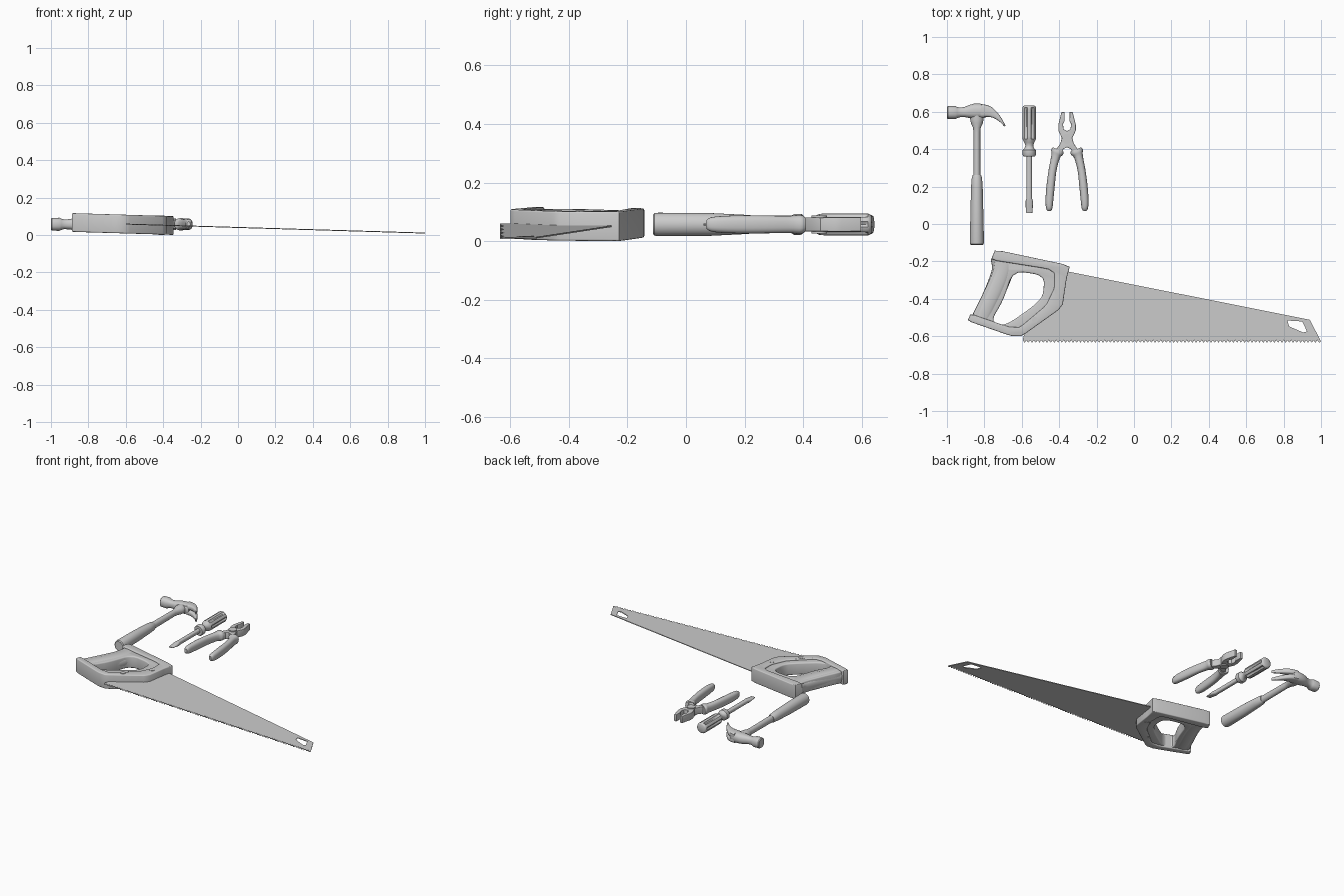
import bpy, bmesh, math
from mathutils import Vector

ZC = 0.057


def finish(obj, angle=35):
    bpy.ops.object.select_all(action='DESELECT')
    obj.select_set(True)
    bpy.context.view_layer.objects.active = obj
    bpy.ops.object.shade_smooth_by_angle(angle=math.radians(angle))
    return obj


def soften(pts, rounds=1, t=0.2):
    """Cut the corners of a closed outline."""
    pts = [Vector(p) for p in pts]
    for _ in range(rounds):
        pts = [q for a, b in zip(pts, pts[1:] + pts[:1])
               for q in (a.lerp(b, t), b.lerp(a, t))]
    return pts


def plate(name, loops, half, bevel=0.0, z=0.0, tilt=False):
    """Extruded outline (with optional hole loops) and rounded edges."""
    cu = bpy.data.curves.new(name, 'CURVE')
    cu.dimensions, cu.fill_mode = '2D', 'BOTH'
    cu.extrude, cu.bevel_depth, cu.offset = half - bevel, bevel, -bevel
    cu.bevel_resolution = 2
    for loop in loops:
        sp = cu.splines.new('POLY')
        sp.points.add(len(loop) - 1)
        for p, co in zip(sp.points, loop):
            p.co = (co[0], co[1], 0, 1)
        sp.use_cyclic_u = True
    obj = bpy.data.objects.new(name, cu)
    bpy.context.collection.objects.link(obj)
    bpy.ops.object.select_all(action='DESELECT')
    obj.select_set(True)
    bpy.context.view_layer.objects.active = obj
    bpy.ops.object.convert(target='MESH')
    obj = bpy.context.view_layer.objects.active
    bm = bmesh.new()
    bm.from_mesh(obj.data)
    bmesh.ops.remove_doubles(bm, verts=bm.verts, dist=1e-5)
    for v in bm.verts:
        v.co.z += 0.04 - 0.03 * v.co.x if tilt else z
    bmesh.ops.recalc_face_normals(bm, faces=bm.faces)
    bm.to_mesh(obj.data)
    bm.free()
    return finish(obj)


def tube(name, stations, n=24, power=1.0, steps=1, tilt=False, z=ZC):
    """Loft of oval sections: x, y, half width, half height, z shift, flute depth."""
    st = [tuple(s) + (0,) * (6 - len(s)) for s in stations]
    if steps > 1:
        ext, out = [st[0]] + st + [st[-1]], []
        for i in range(1, len(ext) - 2):
            for k in range(steps):
                t = k / steps
                out.append(tuple(0.5 * (2 * b + (c - a) * t + (2 * a - 5 * b + 4 * c - d) * t * t
                                        + (3 * b - a - 3 * c + d) * t ** 3)
                                 for a, b, c, d in zip(*ext[i - 1:i + 3])))
        st = out + [st[-1]]
    bm, rings = bmesh.new(), []
    for i, (x, y, w, h, dz, fl) in enumerate(st):
        a, b = st[max(i - 1, 0)], st[min(i + 1, len(st) - 1)]
        d = Vector((b[0] - a[0], b[1] - a[1])).normalized()
        ring = []
        for k in range(n):
            t = 2 * math.pi * k / n
            c, s = math.cos(t), math.sin(t)
            r = 1 - fl * max(0, math.cos(6 * t))
            u = math.copysign(abs(c) ** power, c) * w * r
            v = math.copysign(abs(s) ** power, s) * h * r
            px = x - d.y * u
            base = 0.04 - 0.03 * px if tilt else z
            ring.append(bm.verts.new((px, y + d.x * u, base + dz + v)))
        rings.append(ring)
    for r, q in zip(rings, rings[1:]):
        for k in range(n):
            bm.faces.new((r[k], r[(k + 1) % n], q[(k + 1) % n], q[k]))
    bm.faces.new(rings[0])
    bm.faces.new(rings[-1])
    bmesh.ops.recalc_face_normals(bm, faces=bm.faces)
    me = bpy.data.meshes.new(name)
    bm.to_mesh(me)
    bm.free()
    obj = bpy.data.objects.new(name, me)
    bpy.context.collection.objects.link(obj)
    return finish(obj)


def disc(name, x, y, z, r, half):
    bpy.ops.mesh.primitive_cylinder_add(vertices=24, radius=r, depth=2 * half, location=(x, y, z))
    obj = bpy.context.object
    obj.name = name
    return finish(obj)


# Saw blade with toothed edge and hanging hole
teeth = []
for i in range(80):
    x = -0.595 + i * 1.595 / 80
    teeth += [(x, -0.621), (x + 0.010, -0.635)]
blade = [(1.0, -0.628), (0.94, -0.512), (-0.35, -0.255), (-0.42, -0.27), (-0.44, -0.43), (-0.58, -0.56)]
hang_hole = [(0.82, -0.516), (0.90, -0.521), (0.925, -0.575), (0.905, -0.58), (0.83, -0.548)]
plate("saw_blade", [teeth + blade, hang_hole], 0.0025, tilt=True)

# Saw handle: thinner inner frame, thick outer rim, oval grip, screws
frame = [(-0.74, -0.16), (-0.37, -0.235), (-0.385, -0.43), (-0.60, -0.585), (-0.66, -0.58),
         (-0.875, -0.51), (-0.82, -0.40), (-0.75, -0.25)]
opening = [(-0.645, -0.25), (-0.48, -0.275), (-0.485, -0.385), (-0.545, -0.445), (-0.69, -0.545),
           (-0.765, -0.52), (-0.70, -0.41)]
plate("saw_handle_frame", [soften(frame, 2), soften(opening, 2)], 0.041, 0.008, tilt=True)
rim = [(-0.742, -0.137), (-0.342, -0.222), (-0.36, -0.29), (-0.383, -0.445), (-0.60, -0.60),
       (-0.66, -0.598), (-0.89, -0.518), (-0.874, -0.48), (-0.67, -0.55), (-0.61, -0.553),
       (-0.47, -0.435), (-0.425, -0.34), (-0.425, -0.262), (-0.46, -0.24), (-0.765, -0.192)]
plate("saw_handle_rim", [soften(rim, 1, 0.1)], 0.05, 0.006, tilt=True)
tube("saw_grip", [(-0.70, -0.185, 0.066, 0.043), (-0.702, -0.25, 0.058, 0.045), (-0.735, -0.34, 0.055, 0.047),
                  (-0.777, -0.43, 0.053, 0.047), (-0.82, -0.52, 0.055, 0.043)],
     power=0.8, steps=5, tilt=True)
for i, (x, y) in enumerate([(-0.41, -0.362), (-0.53, -0.512)]):
    disc(f"saw_screw_{i + 1}", x, y, 0.04 - 0.03 * x, 0.016, 0.052)

# Hammer handle and grip
tube("hammer_shaft", [(-0.84, 0.63, 0.030, 0.028), (-0.84, 0.56, 0.036, 0.030), (-0.84, 0.54, 0.032, 0.028),
                      (-0.84, 0.515, 0.021, 0.023), (-0.84, 0.49, 0.018, 0.022), (-0.84, 0.25, 0.019, 0.024)])
tube("hammer_grip", [(-0.84, 0.262, 0.022, 0.025), (-0.84, 0.25, 0.027, 0.029), (-0.84, 0.20, 0.031, 0.033),
                     (-0.84, 0.08, 0.034, 0.039), (-0.84, -0.095, 0.038, 0.040), (-0.84, -0.108, 0.036, 0.038),
                     (-0.84, -0.113, 0.030, 0.032)])

# Hammer head with striking face, neck and two curved claws
tube("hammer_head", [(-1.0, 0.596, 0.030, 0.030), (-0.995, 0.596, 0.034, 0.034), (-0.955, 0.596, 0.035, 0.035),
                     (-0.945, 0.596, 0.030, 0.030), (-0.93, 0.597, 0.026, 0.026), (-0.905, 0.598, 0.027, 0.027),
                     (-0.88, 0.601, 0.035, 0.031), (-0.855, 0.603, 0.040, 0.034), (-0.825, 0.604, 0.040, 0.035),
                     (-0.795, 0.602, 0.034, 0.036), (-0.78, 0.600, 0.026, 0.033)], power=0.85)
for side, s in (("left", 1), ("right", -1)):
    tube(f"hammer_claw_{side}", [(-0.82, 0.606, 0.036, 0.018, s * 0.017), (-0.78, 0.602, 0.030, 0.018, s * 0.019),
                                 (-0.745, 0.584, 0.019, 0.016, s * 0.022), (-0.715, 0.557, 0.010, 0.013, s * 0.025),
                                 (-0.69, 0.524, 0.004, 0.009, s * 0.027)], n=16, power=0.6, steps=4)

# Screwdriver: fluted handle with collar, then flat-tipped shaft
sx = -0.56
tube("screwdriver_handle", [(sx, y, r, r, 0, f) for y, r, f in (
    (0.634, 0.026, 0), (0.630, 0.033, 0), (0.622, 0.037, 0), (0.612, 0.037, 0.25), (0.47, 0.037, 0.25),
    (0.455, 0.036, 0), (0.435, 0.026, 0), (0.42, 0.021, 0), (0.405, 0.025, 0), (0.395, 0.035, 0),
    (0.37, 0.036, 0), (0.362, 0.031, 0))], n=48)
tube("screwdriver_shaft", [(sx, 0.37, 0.014, 0.015), (sx, 0.14, 0.014, 0.015), (sx, 0.125, 0.019, 0.014),
                           (sx, 0.09, 0.019, 0.007), (sx, 0.06, 0.016, 0.003)], power=0.8)

# Pliers: jaws, pivot and two grips
px = -0.358
half = [(0, 0.497), (-0.018, 0.507), (-0.022, 0.535), (-0.013, 0.55), (-0.014, 0.598), (-0.030, 0.598),
        (-0.047, 0.53), (-0.047, 0.50), (-0.028, 0.46), (-0.036, 0.43), (-0.068, 0.385), (-0.04, 0.36),
        (-0.02, 0.40), (0, 0.41)]
plate("pliers_jaws", [[(px + x, y) for x, y in half] + [(px - x, y) for x, y in half[-2:0:-1]]],
      0.024, 0.003, z=ZC)
disc("pliers_pivot", px, 0.455, ZC, 0.027, 0.031)
for side, s in (("left", 1), ("right", -1)):
    tube(f"pliers_grip_{side}", [(px + s * x, y, w, h) for x, y, w, h in (
        (-0.047, 0.398, 0.032, 0.030), (-0.053, 0.383, 0.034, 0.033), (-0.061, 0.36, 0.024, 0.030),
        (-0.077, 0.29, 0.021, 0.030), (-0.087, 0.21, 0.022, 0.031), (-0.094, 0.13, 0.021, 0.029),
        (-0.095, 0.085, 0.017, 0.024), (-0.094, 0.07, 0.009, 0.014))], n=20, power=0.8, steps=3)
